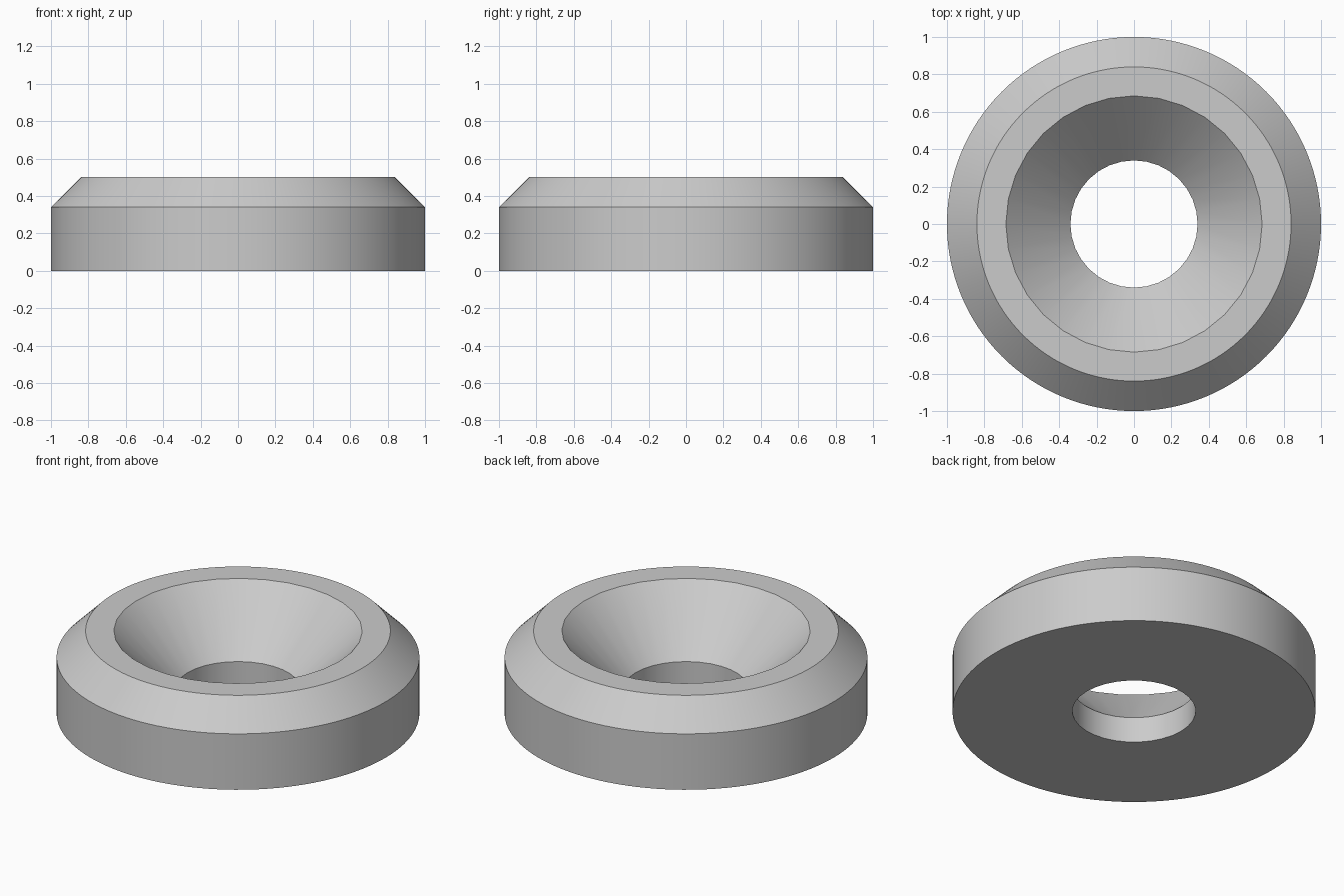
import bpy, bmesh
from math import cos, sin, pi, radians

cube = bpy.data.objects.get("Cube")
if cube:
    bpy.data.objects.remove(cube)

# Plain grey metal
grey = bpy.data.materials.new("grey_metal")
grey.use_nodes = True
colour = (0.6, 0.6, 0.6, 1)
grey.diffuse_color = colour
grey.node_tree.nodes["Principled BSDF"].inputs["Base Color"].default_value = colour

OUTER_SIDES, BORE_SIDES = 128, 32
bm = bmesh.new()


def ring(radius, z, sides):
    """Closed loop of edges around the z axis."""
    verts = [bm.verts.new((radius * cos(2 * pi * i / sides),
                           radius * sin(2 * pi * i / sides), z))
             for i in range(sides)]
    return [bm.edges.new((verts[i - 1], verts[i])) for i in range(sides)]


# Outer wall and chamfer, then countersink and straight bore
rings = [ring(r, z, OUTER_SIDES) for r, z in ((1, 0), (1, 0.34), (0.84, 0.5))]
rings += [ring(r, z, BORE_SIDES) for r, z in ((0.685, 0.5), (0.34, 0.155), (0.34, 0))]

for i, loop in enumerate(rings):
    following = rings[(i + 1) % len(rings)]
    if len(loop) == len(following):
        bmesh.ops.bridge_loops(bm, edges=loop + following)
    else:
        # Flat top rim and underside join loops of different counts
        bmesh.ops.triangle_fill(bm, edges=loop + following, use_beauty=True)

bmesh.ops.recalc_face_normals(bm, faces=bm.faces)
mesh = bpy.data.meshes.new("countersunk_washer")
bm.to_mesh(mesh)
bm.free()
mesh.materials.append(grey)
washer = bpy.data.objects.new("countersunk_washer", mesh)
bpy.context.collection.objects.link(washer)

# Smooth round walls with crisp rims
bpy.ops.object.select_all(action='DESELECT')
washer.select_set(True)
bpy.context.view_layer.objects.active = washer
bpy.ops.object.shade_smooth_by_angle(angle=radians(30))
